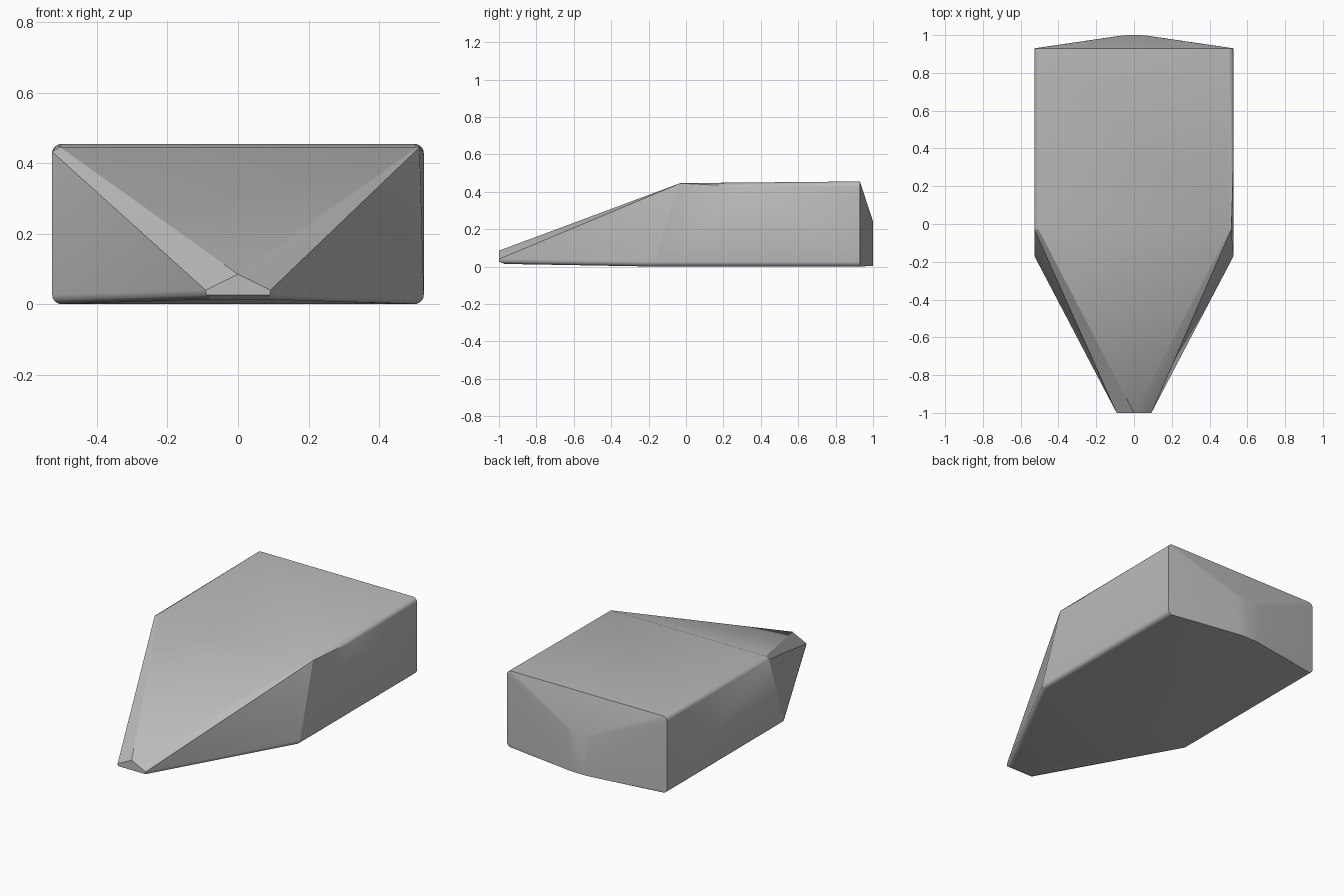
import bpy, bmesh, math

cube = bpy.data.objects.get("Cube")
if cube:
    bpy.data.objects.remove(cube, do_unlink=True)

HALF, R = 0.527, 0.027


def arc(side, y, z, start, end, x=HALF, r=R, steps=5):
    """Points around a rounded lengthwise edge, angles in degrees."""
    pts = []
    for i in range(steps + 1):
        a = math.radians(start + (end - start) * i / steps)
        pts.append((side * (x - r + r * math.cos(a)), y, z + r * math.sin(a)))
    return pts


# Corner points of the wedge-nosed block
points = [(0, -1, 0.085)]
for s in (-1, 1):
    # Box: rounded upper and lower edges at the back
    points += arc(s, 0.93, 0.455 - R, 0, 90)
    points += arc(s, 0.93, R, 0, -90)
    # Lower edge where the nose starts to taper
    points += arc(s, -0.17, R, 0, -90)
    # Upper corner at the start of the slope
    points += [(s * HALF, -0.03, 0.432)] if s < 0 else [(0.515, -0.03, 0.445), (HALF, 0.33, 0.427)]
    points += [(s * 0.505, -0.03, 0.446)]
    # Blunt nose tip
    points += [(s * 0.092, -1, 0.04), (s * 0.09, -1, 0.026), (s * 0.075, -0.97, 0.014)]
    # Shallow ridge at the back
    for x, y in ((0.07, 0.997), (0.035, 1.0)):
        points += [(s * x, y, 0.24), (s * x, y, 0.004)]

bm = bmesh.new()
for p in points:
    bm.verts.new(p)
hull = bmesh.ops.convex_hull(bm, input=bm.verts)
loose = {g for g in hull["geom_interior"] + hull["geom_unused"] if isinstance(g, bmesh.types.BMVert)}
bmesh.ops.delete(bm, geom=list(loose), context="VERTS")
bmesh.ops.dissolve_limit(bm, angle_limit=math.radians(0.5), verts=bm.verts, edges=bm.edges)
bmesh.ops.recalc_face_normals(bm, faces=bm.faces)
mesh = bpy.data.meshes.new("wedge_block")
bm.to_mesh(mesh)
bm.free()

block = bpy.data.objects.new("wedge_block", mesh)
bpy.context.collection.objects.link(block)

# Plain grey finish
grey = bpy.data.materials.new("plain_grey")
grey.use_nodes = True
color = (0.5, 0.5, 0.5, 1)
grey.diffuse_color = color
grey.node_tree.nodes["Principled BSDF"].inputs["Base Color"].default_value = color
mesh.materials.append(grey)

bpy.ops.object.select_all(action="DESELECT")
block.select_set(True)
bpy.context.view_layer.objects.active = block
bpy.ops.object.shade_smooth_by_angle(angle=math.radians(20))
